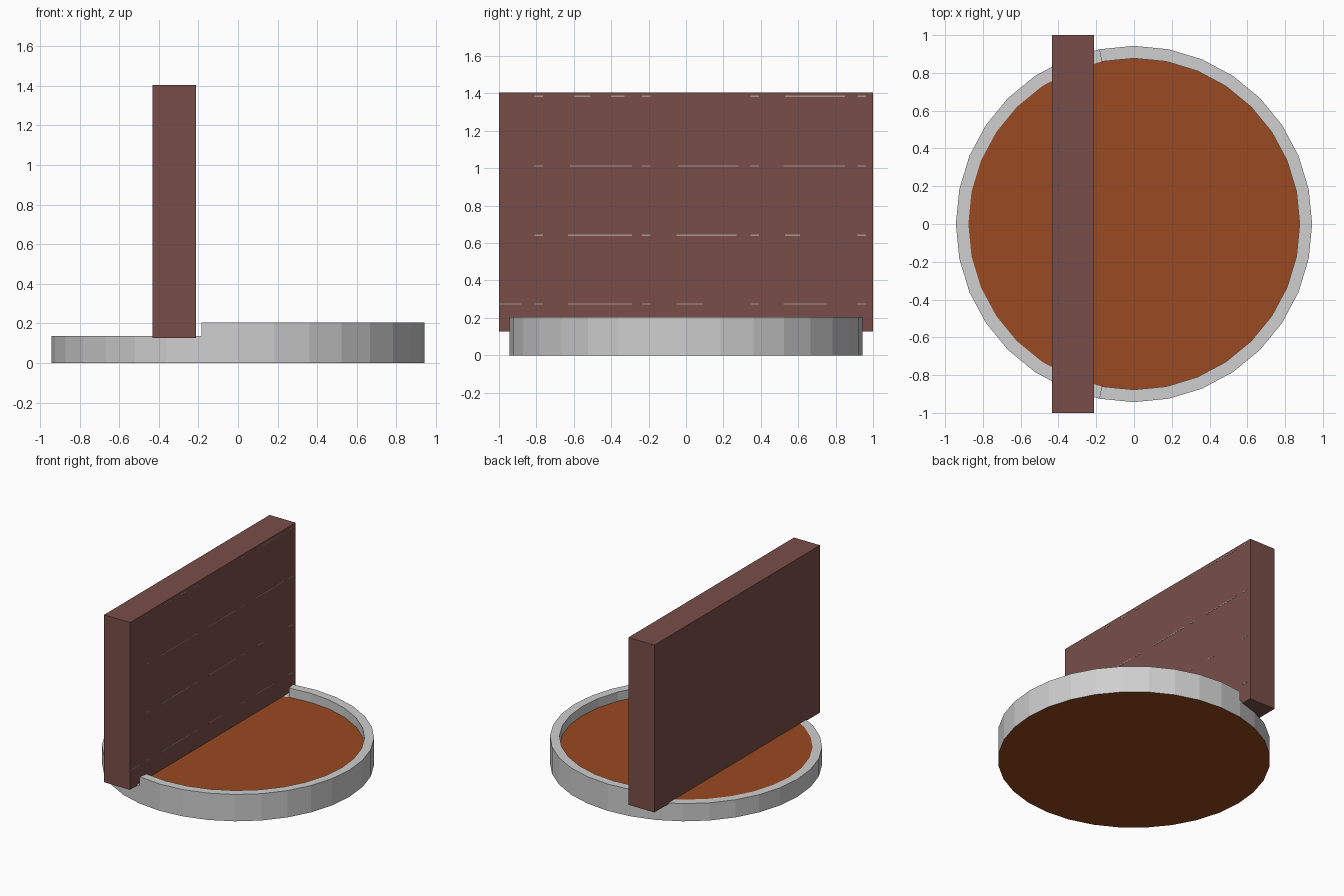
import bpy, bmesh, math

if "Cube" in bpy.data.objects:
    bpy.data.objects.remove(bpy.data.objects["Cube"])

def mat(name, rgb):
    m = bpy.data.materials.new(name)
    m.diffuse_color = (*rgb, 1)
    m.use_nodes = True
    m.node_tree.nodes["Principled BSDF"].inputs["Base Color"].default_value = m.diffuse_color
    return m

grey = mat("rim grey", (0.62, 0.62, 0.62))
orange = mat("floor rust", (0.32, 0.067, 0.015))
brown = mat("brick brown", (0.19, 0.076, 0.064))
mortar = mat("mortar tan", (0.42, 0.33, 0.26))

def finish(bm, name, mats):
    me = bpy.data.meshes.new(name)
    bmesh.ops.recalc_face_normals(bm, faces=bm.faces)
    bm.to_mesh(me)
    bm.free()
    for m in mats:
        me.materials.append(m)
    ob = bpy.data.objects.new(name, me)
    bpy.context.collection.objects.link(ob)

def add_box(bm, lo, hi):
    vs = bmesh.ops.create_cube(bm, size=1)["verts"]
    for v in vs:
        for i in range(3):
            v.co[i] = (lo[i] + hi[i]) / 2 + v.co[i] * (hi[i] - lo[i])

N, R_OUT, R_IN, LOW, HIGH = 32, 0.943, 0.877, 0.135, 0.205

# round base: grey outer band and flat rim, rust floor and underside
bm = bmesh.new()
def ring(r, z, idx=range(N)):
    return [bm.verts.new((r * math.cos(2 * math.pi * i / N),
                          r * math.sin(2 * math.pi * i / N), z)) for i in idx]
bot, top, inner = ring(R_OUT, 0), ring(R_OUT, LOW), ring(R_IN, LOW)
for f in (bm.faces.new(bot), bm.faces.new(inner)):
    f.material_index = 1
for i in range(N):
    j = (i + 1) % N
    bm.faces.new((bot[i], bot[j], top[j], top[i]))
    bm.faces.new((top[i], top[j], inner[j], inner[i]))
finish(bm, "round_base", [grey, orange])

# raised lip on the right of the wall
bm = bmesh.new()
arc = range(-9, 10)
a, b = ring(R_OUT, LOW, arc), ring(R_OUT, HIGH, arc)
c, d = ring(R_IN, HIGH, arc), ring(R_IN, LOW, arc)
for i in range(len(a) - 1):
    for p, q in ((a, b), (b, c), (c, d)):
        bm.faces.new((p[i], p[i + 1], q[i + 1], q[i]))
for e in (0, -1):
    bm.faces.new((a[e], b[e], c[e], d[e]))
finish(bm, "raised_lip", [grey])

# upright wall
bm = bmesh.new()
add_box(bm, (-0.433, -1, 0.126), (-0.213, 1, 1.405))
finish(bm, "wall", [brown])

# thin broken mortar traces on the right face: (z, spans along y)
bm = bmesh.new()
rows = [(1.385, [(-.6, -.51), (-.4, -.33), (.53, .85)]),
        (1.013, [(-.62, -.29), (-.04, .28), (.52, .85)]),
        (0.642, [(-.63, -.29), (-.05, .27), (.53, .61)]),
        (0.275, [(-1, -.88), (-.63, -.29), (-.05, .09), (.52, .75)])]
for z, spans in rows:
    for y0, y1 in spans + [(y - .022, y + .022) for y in (-.787, -.212, .367, .94)]:
        add_box(bm, (-0.2135, y0, z - .003), (-0.2115, min(y1, 1), z + .003))
finish(bm, "mortar_traces", [mortar])
